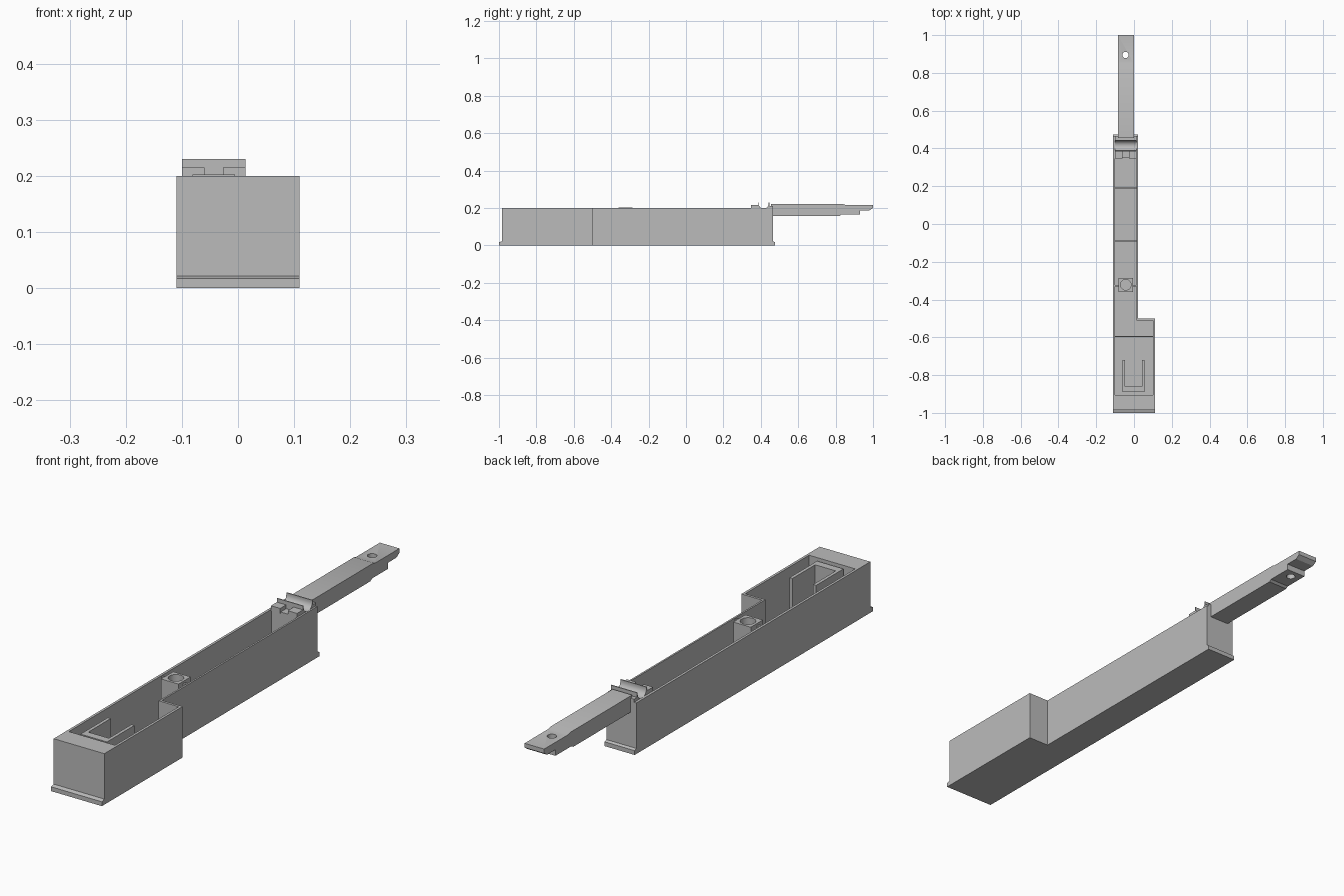
import bpy, bmesh, math

cube = bpy.data.objects.get("Cube")
if cube:
    bpy.data.objects.remove(cube, do_unlink=True)

grey = bpy.data.materials.new("plain_grey")
grey.use_nodes = True
COLOUR = (0.5, 0.5, 0.5, 1)
grey.diffuse_color = COLOUR
grey.node_tree.nodes["Principled BSDF"].inputs["Base Color"].default_value = COLOUR

TOP, FLOOR = 0.2, 0.012
LEFT, RIGHT = 0.013, -0.1      # inner faces of the narrow channel
MID = (LEFT + RIGHT) / 2


def finish(name, bm):
    bmesh.ops.recalc_face_normals(bm, faces=bm.faces)
    mesh = bpy.data.meshes.new(name)
    bm.to_mesh(mesh)
    bm.free()
    mesh.materials.append(grey)
    obj = bpy.data.objects.new(name, mesh)
    bpy.context.collection.objects.link(obj)
    return obj


def activate(obj):
    bpy.ops.object.select_all(action='DESELECT')
    obj.select_set(True)
    bpy.context.view_layer.objects.active = obj


def rings(name, loops):
    """Skin a stack of equal loops and cap both ends."""
    bm = bmesh.new()
    rows = [[bm.verts.new(p) for p in loop] for loop in loops]
    n = len(rows[0])
    for a, b in zip(rows, rows[1:]):
        for i in range(n):
            j = (i + 1) % n
            bm.faces.new((a[i], a[j], b[j], b[i]))
    bm.faces.new(rows[0])
    bm.faces.new(rows[-1])
    return finish(name, bm)


def side_profile(name, pts, x0, x1):
    return rings(name, [[(x, y, z) for y, z in pts] for x in (x0, x1)])


def box(name, x0, x1, y0, y1, z0, z1):
    return side_profile(name, [(y0, z0), (y1, z0), (y1, z1), (y0, z1)], x0, x1)


def bore(obj, x, y, radius, z0, z1):
    """Cut a vertical round hole."""
    loops = [[(x + radius * math.cos(math.tau * i / 32),
               y + radius * math.sin(math.tau * i / 32), z) for i in range(32)]
             for z in (z0, z1)]
    cutter = rings("hole_cutter", loops)
    cutter.hide_render = True
    mod = obj.modifiers.new("hole", 'BOOLEAN')
    mod.operation = 'DIFFERENCE'
    mod.solver = 'EXACT'
    mod.object = cutter
    activate(obj)
    bpy.ops.object.modifier_apply(modifier=mod.name)
    bpy.data.objects.remove(cutter, do_unlink=True)


def smooth(obj):
    activate(obj)
    bpy.ops.object.shade_smooth_by_angle(angle=math.radians(30))


# L-shaped open tray with a thick front end
outer = [(-.11, -.985), (.11, -.985), (.11, -.5), (.02, -.5), (.02, .465), (-.11, .465)]
inner = [(RIGHT, -.905), (.1, -.905), (.1, -.51), (LEFT, -.51), (LEFT, .455), (RIGHT, .455)]
rings("tray", [[(x, y, z) for x, y in shape] for shape, z in
               ((outer, 0), (outer, TOP), (inner, TOP), (inner, FLOOR))])

# Lips at the foot of both ends
side_profile("front_lip", [(-.98, 0), (-1, 0), (-1, .017), (-.985, .022), (-.98, .022)], -.11, .11)
side_profile("rear_lip", [(.46, 0), (.475, 0), (.475, .017), (.465, .022), (.46, .022)], -.11, .02)

# Low ribs across the floor
for name, y, x1 in (("front_rib", -.595, .1), ("middle_rib", -.09, LEFT), ("rear_rib", .19, LEFT)):
    box(name, RIGHT, x1, y - .003, y + .003, FLOOR - .004, FLOOR + .01)

# U-shaped holder in the wide end
u_shape = [(-.06, -.89), (.055, -.89), (.055, -.72), (.042, -.72),
           (.042, -.86), (-.047, -.86), (-.047, -.72), (-.06, -.72)]
rings("u_holder", [[(x, y, z) for x, y in u_shape] for z in (FLOOR - .004, .195)])

# Drilled post with webs to the walls
post = box("drilled_post", MID - .038, MID + .038, -.36, -.285, FLOOR - .004, .203)
bore(post, MID, -.322, .028, .06, .25)
smooth(post)
for name, x0, x1 in (("right_web", RIGHT - .003, MID - .036), ("left_web", MID + .036, LEFT + .003)):
    box(name, x0, x1, -.332, -.322, FLOOR - .004, .195)

# Saddle with a half-round trough
CY, CZ, R = .415, .224, .027
arc = [(CY - R * math.cos(math.pi * i / 20), CZ - R * math.sin(math.pi * i / 20))
       for i in range(21)]
saddle = side_profile("saddle", [(.35, FLOOR - .004), (.35, TOP), (.384, TOP), (.384, .23), (CY - R, .23)]
                      + arc + [(CY + R, .23), (.446, .23), (.446, .212), (.465, .212),
                               (.465, .19), (.458, .19), (.458, FLOOR - .004)], RIGHT, LEFT)
smooth(saddle)
for name, x0, x1 in (("right_pad", RIGHT, -.06), ("left_pad", -.027, LEFT)):
    box(name, x0, x1, .347, .386, TOP - .005, .215)

# Long stepped arm with a hole near its tip
arm = side_profile("arm", [(.455, .157), (.82, .157), (.83, .164), (.93, .164), (.93, .188),
                           (.982, .188), (1, .2), (1, .217), (.85, .217), (.84, .221), (.455, .221)],
                   -.085, 0)
bore(arm, -.045, .895, .017, .1, .3)
smooth(arm)
